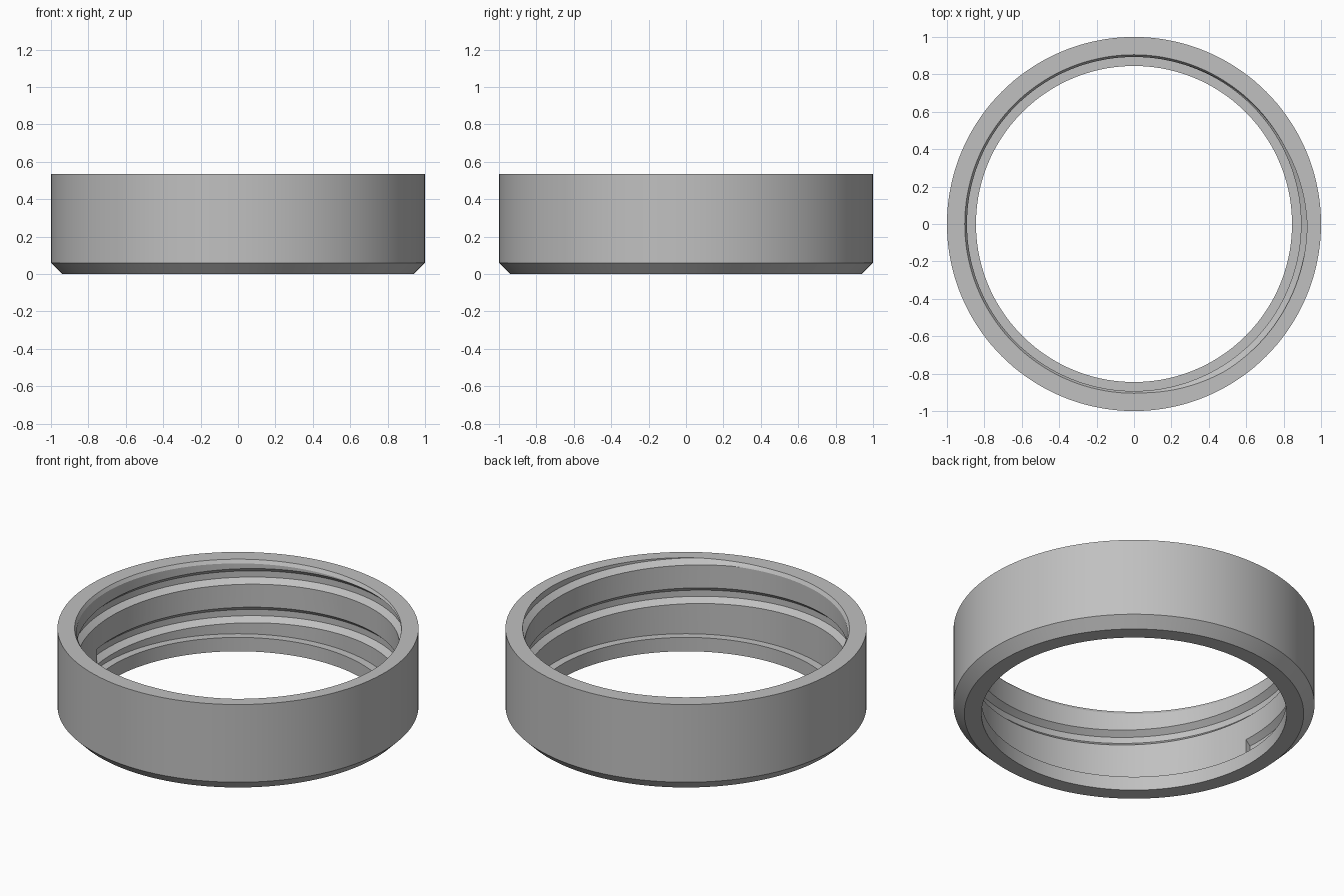
import bpy, bmesh
from math import radians, cos, sin, pi

if "Cube" in bpy.data.objects:
    bpy.data.objects.remove(bpy.data.objects["Cube"], do_unlink=True)

SEGMENTS = 144
PITCH = 0.236

grey = bpy.data.materials.new("plain grey")
grey.use_nodes = True
grey.diffuse_color = (0.53, 0.53, 0.53, 1)
grey.node_tree.nodes["Principled BSDF"].inputs["Base Color"].default_value = (0.53, 0.53, 0.53, 1)


def sweep(name, profile, stations, closed):
    """Sweep an (r, z) profile through (angle, lift) stations around z."""
    bm = bmesh.new()
    rings = [[bm.verts.new((r * cos(a), r * sin(a), z + lift)) for r, z in profile]
             for a, lift in stations]
    n = len(profile)
    pairs = list(zip(rings, rings[1:]))
    if closed:
        pairs.append((rings[-1], rings[0]))
    else:
        bm.faces.new(rings[0])
        bm.faces.new(rings[-1])
    for p, q in pairs:
        for i in range(n):
            j = (i + 1) % n
            bm.faces.new((p[i], q[i], q[j], p[j]))
    bmesh.ops.recalc_face_normals(bm, faces=bm.faces)
    mesh = bpy.data.meshes.new(name)
    bm.to_mesh(mesh)
    bm.free()
    mesh.materials.append(grey)
    obj = bpy.data.objects.new(name, mesh)
    bpy.context.collection.objects.link(obj)
    return obj


# Ring body: chamfered foot, inner lip and countersunk bore
body_profile = [(0.845, 0), (0.94, 0), (1, 0.06), (1, 0.535),
                (0.905, 0.535), (0.893, 0.515), (0.893, 0.085), (0.845, 0.085)]
ring = sweep("threaded_ring", body_profile,
             [(2 * pi * i / SEGMENTS, 0) for i in range(SEGMENTS)], True)

# Helical groove cutter: climbs clockwise from its blind end out through the top
groove_profile = [(0.865, -0.073), (0.925, -0.019), (0.925, 0.019), (0.865, 0.073)]
start, turns, steps = radians(186), 2.1, 300
stations = []
for i in range(steps + 1):
    t = turns * i / steps
    stations.append((start - 2 * pi * t, 0.158 + PITCH * t))
cutter = sweep("groove_cutter", groove_profile, stations, False)

# Cut the groove and keep only the finished ring
cut = ring.modifiers.new("thread groove", "BOOLEAN")
cut.operation = "DIFFERENCE"
cut.solver = "EXACT"
cut.object = cutter
cutter.hide_render = True
bpy.context.view_layer.objects.active = ring
ring.select_set(True)
bpy.ops.object.modifier_apply(modifier=cut.name)
bpy.data.objects.remove(cutter, do_unlink=True)

# Smooth walls, crisp edges
bpy.ops.object.shade_smooth_by_angle(angle=radians(25))
